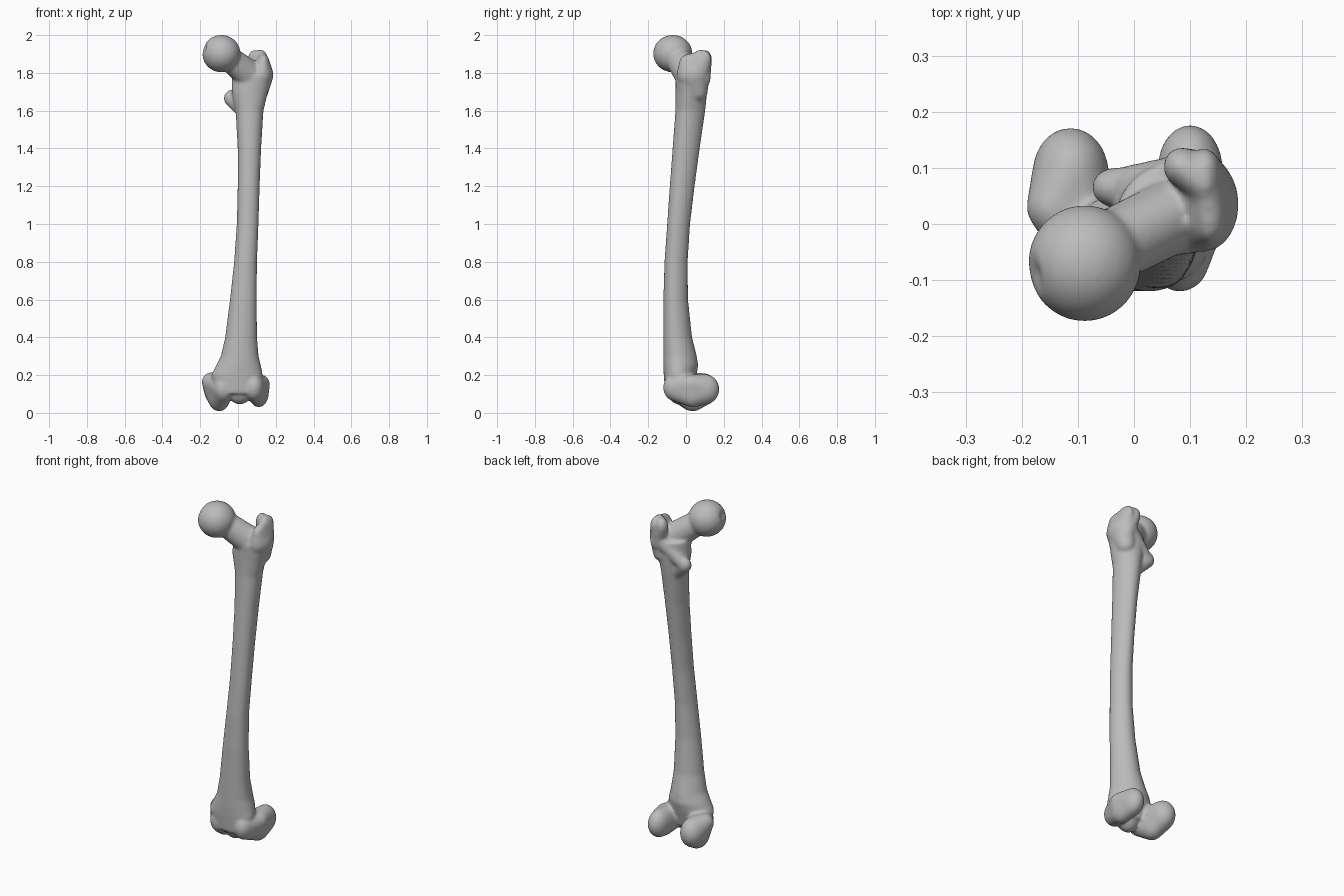
import bpy, bmesh, math
from mathutils import Vector, Matrix

cube = bpy.data.objects.get("Cube")
if cube:
    bpy.data.objects.remove(cube, do_unlink=True)

bone = bpy.data.materials.new("bone_grey")
bone.use_nodes = True
bone.diffuse_color = (0.5, 0.5, 0.5, 1)
bone.node_tree.nodes["Principled BSDF"].inputs["Base Color"].default_value = bone.diffuse_color

bm = bmesh.new()


def ellipsoid(center, radii):
    """Add one stretched ball and return its vertices."""
    size = Matrix.LocRotScale(Vector(center), None, Vector(radii))
    return bmesh.ops.create_uvsphere(bm, u_segments=32, v_segments=20, radius=1, matrix=size)["verts"]


def hull(*balls):
    """Wrap a tight skin around several stretched balls."""
    part = bmesh.new()
    for center, radii in balls:
        size = Matrix.LocRotScale(Vector(center), None, Vector(radii))
        bmesh.ops.create_uvsphere(part, u_segments=24, v_segments=16, radius=1, matrix=size)
    result = bmesh.ops.convex_hull(part, input=part.verts)
    loose = {g for g in result["geom_interior"] + result["geom_unused"]
             if isinstance(g, bmesh.types.BMVert)}
    bmesh.ops.delete(part, geom=list(loose), context="VERTS")
    piece = bpy.data.meshes.new("piece")
    part.to_mesh(piece)
    part.free()
    bm.from_mesh(piece)
    bpy.data.meshes.remove(piece)


def loft(rows, sides=40):
    """Skin a stack of sections given as height, x range and y range."""
    rings = []
    for z, left, right, front, back in rows:
        ring = []
        for i in range(sides):
            a = math.tau * i / sides
            taper = 1 - 0.15 * math.sin(a)      # narrower towards the back
            ring.append(bm.verts.new((
                (left + right) / 2 + (right - left) / 2 * math.cos(a) * taper,
                (front + back) / 2 + (back - front) / 2 * math.sin(a), z)))
        rings.append(ring)
    for low, high in zip(rings, rings[1:]):
        for i in range(sides):
            j = (i + 1) % sides
            bm.faces.new((low[i], low[j], high[j], high[i]))
    bm.faces.new(rings[0][::-1])
    bm.faces.new(rings[-1])


# Bowed shaft, flaring at both ends
loft([
    (.10, -.12, .12, -.11, .03),
    (.20, -.14, .13, -.118, .055),
    (.25, -.115, .12, -.12, .065),
    (.30, -.09, .108, -.12, .057),
    (.40, -.067, .10, -.12, .032),
    (.60, -.042, .098, -.12, .011),
    (.80, -.02, .10, -.114, .009),
    (1.0, -.006, .108, -.10, .022),
    (1.2, -.001, .114, -.086, .046),
    (1.4, -.001, .122, -.071, .073),
    (1.6, -.012, .134, -.056, .102),
    (1.7, -.033, .158, -.055, .112),
    (1.79, -.03, .18, -.055, .11),
])

# Ball head with a small pit on its inner side
head_center = Vector((-.088, -.07, 1.902))
pit = Vector((-.9, -.2, .3)).normalized()
for v in ellipsoid(head_center, (.101, .104, .099)):
    away = (v.co - head_center).normalized().angle(pit)
    if away < .4:
        v.co -= pit * .016 * (1 + math.cos(math.pi * away / .4)) / 2

# Neck
hull(((-.06, -.05, 1.885), (.06, .066, .068)),
     ((.06, .01, 1.79), (.06, .068, .085)))

# Greater trochanter: outer mass and hooked rear crest
hull(((.125, .035, 1.79), (.062, .085, .075)),
     ((.135, .02, 1.86), (.03, .055, .04)),
     ((.125, .095, 1.87), (.03, .04, .05)),
     ((.11, .06, 1.70), (.05, .055, .05)))
hull(((.085, .102, 1.872), (.033, .035, .048)),
     ((.125, .075, 1.875), (.028, .04, .048)),
     ((.12, .09, 1.77), (.04, .04, .05)))

# Lesser trochanter and the ridge that joins the two
hull(((-.032, .065, 1.665), (.044, .036, .045)),
     ((.03, .04, 1.60), (.03, .04, .05)))
hull(((-.015, .07, 1.68), (.03, .033, .04)),
     ((.11, .095, 1.79), (.035, .035, .05)))

# Inner condyle
hull(((-.113, .092, .125), (.068, .08, .085)),
     ((-.10, .035, .085), (.06, .075, .077)),
     ((-.075, -.055, .13), (.055, .055, .07)),
     ((-.14, .03, .165), (.052, .05, .05)))

# Outer condyle
hull(((.10, .10, .125), (.058, .077, .08)),
     ((.11, .035, .10), (.052, .07, .07)),
     ((.082, -.065, .135), (.052, .056, .07)),
     ((.128, .025, .15), (.041, .05, .05)))

# Saddle between the condyles
ellipsoid((.01, -.04, .13), (.07, .06, .085))

# Fuse all masses into one smooth surface
mesh = bpy.data.meshes.new("thigh_bone")
bmesh.ops.recalc_face_normals(bm, faces=bm.faces)
bm.to_mesh(mesh)
bm.free()
mesh.materials.append(bone)
thigh_bone = bpy.data.objects.new("thigh_bone", mesh)
bpy.context.collection.objects.link(thigh_bone)

fuse = thigh_bone.modifiers.new("fuse", "REMESH")
fuse.mode = "VOXEL"
fuse.voxel_size = .007
fuse.use_smooth_shade = True
soften = thigh_bone.modifiers.new("soften", "SMOOTH")
soften.factor = .5
soften.iterations = 12
